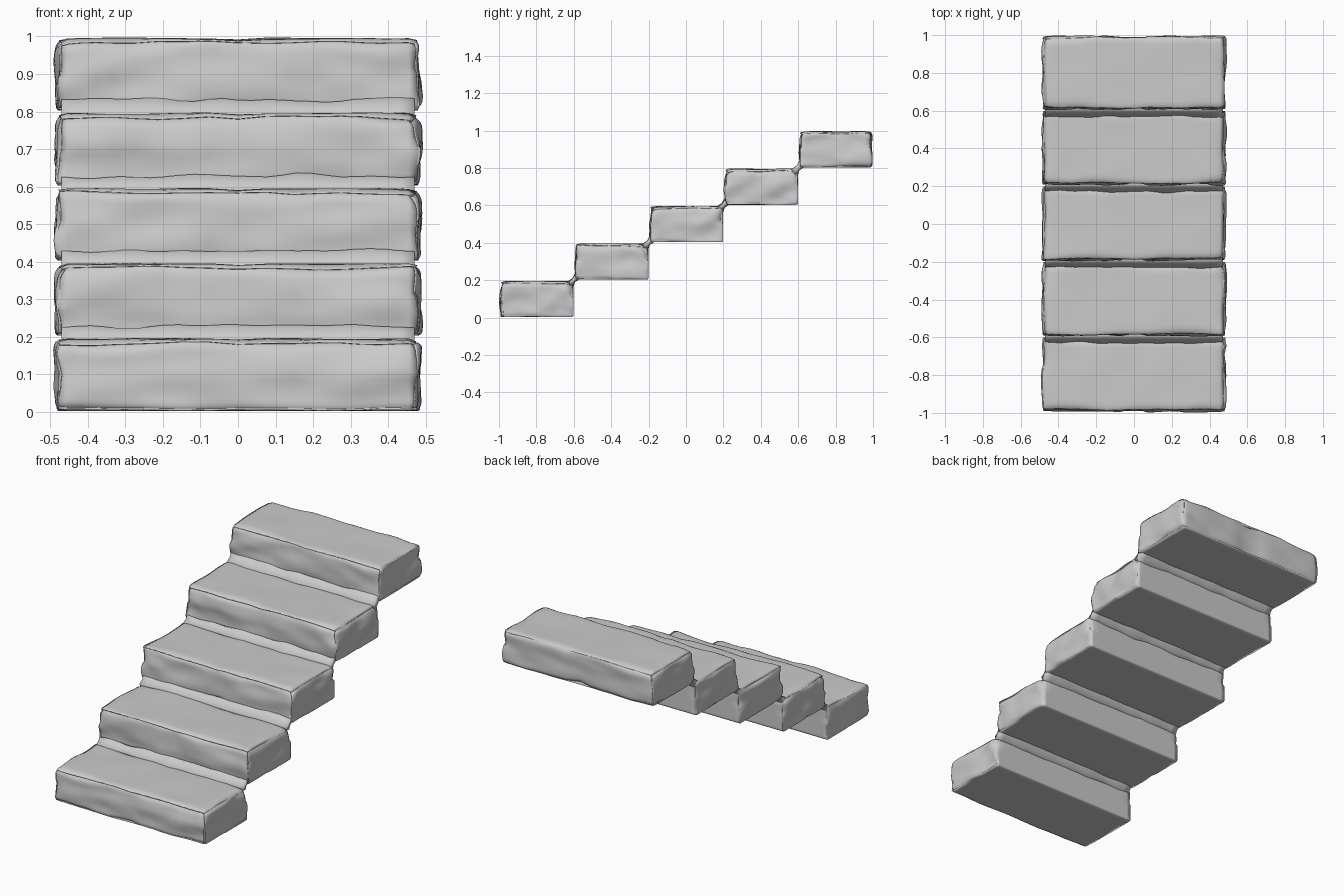
import bpy, bmesh, math
from mathutils import Vector, noise

if "Cube" in bpy.data.objects:
    bpy.data.objects.remove(bpy.data.objects["Cube"])

STEPS, RUN, RISE, HALF_W = 5, 0.4, 0.2, 0.492


def finish(bm, name):
    bmesh.ops.recalc_face_normals(bm, faces=bm.faces)
    mesh = bpy.data.meshes.new(name)
    bm.to_mesh(mesh)
    bm.free()
    obj = bpy.data.objects.new(name, mesh)
    bpy.context.collection.objects.link(obj)
    for p in mesh.polygons:
        p.use_smooth = True
    return obj


def spread(t):
    # pack the grid lines towards the edges, t in -1..1
    return math.copysign(1 - (1 - abs(t)) ** 1.6, t)


def wear(p, seed, scale):
    # 0..1 weathering amount
    n = noise.noise(Vector((p.x * scale, p.y * scale, p.z * scale * 1.5)) + Vector((seed * 7.3, seed * 3.1, 0.4)))
    return min(1, max(0, 0.5 + 0.8 * n))


def stone_step(i):
    bm = bmesh.new()
    bmesh.ops.create_cube(bm, size=2)
    bmesh.ops.subdivide_edges(bm, edges=bm.edges, cuts=19, use_grid_fill=True)
    half = Vector((HALF_W, RUN / 2 - 0.001, RISE / 2 - 0.003))
    last = i == STEPS - 1
    for v in bm.verts:
        t = v.co.copy()
        p = Vector([spread(t[k]) * half[k] for k in range(3)])
        exposed_back = t.y < 0 or last or t.z > 0
        # rounded corners, with a crisper underside
        r = 0.022 + 0.035 * wear(p, i, 7)
        if t.z < 0:
            r *= 0.55 if (t.y < 0 or last) else 0.35
        if not exposed_back:
            r = min(r, 0.012)
        core = Vector([max(-half[k] + r, min(half[k] - r, p[k])) for k in range(3)])
        d = p - core
        q = core + d.normalized() * r if d.length > 1e-6 else p.copy()
        # chipped front, back and end faces
        w = wear(p, i + 20, 9)
        pinch = math.exp(-(p.x / 0.035) ** 2)
        if t.y < -0.99:
            q.y += 0.018 * w + 0.012 * pinch + 0.012 * max(0, t.z)
        if t.y > 0.99 and last:
            q.y -= 0.012 * w + 0.022 * pinch
        if abs(t.x) > 0.99:
            q.x -= math.copysign(0.018 * w, t.x)
        # gently uneven tread
        if t.z > 0.99:
            q.z -= 0.005 * wear(p, i + 40, 6) + 0.004 * pinch
        v.co = q + Vector((0, -1 + RUN * (i + 0.5), RISE * (i + 0.5)))
    finish(bm, f"stone_step_{i + 1}")


def joint(i):
    # narrow web linking the back of one step to the front of the next
    y, z = -1 + RUN * i, RISE * i
    prof = [(-0.035, -0.006), (-0.008, 0.012), (0.004, 0.035), (0.03, 0.03),
            (0.03, 0.004), (0.006, -0.012), (-0.002, -0.036), (-0.03, -0.035)]
    bm = bmesh.new()
    rings = []
    n = 24
    for k in range(n + 1):
        x = (k / n * 2 - 1) * (HALF_W - 0.022)
        s = 0.85 + 0.35 * noise.noise(Vector((x * 9, i * 5.7, 0.3)))
        rings.append([bm.verts.new((x, y + a * s, z + b * s)) for a, b in prof])
    m = len(prof)
    for a, b in zip(rings, rings[1:]):
        for j in range(m):
            bm.faces.new((a[j], a[(j + 1) % m], b[(j + 1) % m], b[j]))
    bm.faces.new(rings[0])
    bm.faces.new(rings[-1])
    finish(bm, f"step_joint_{i}")


for i in range(STEPS):
    stone_step(i)
for i in range(1, STEPS):
    joint(i)
